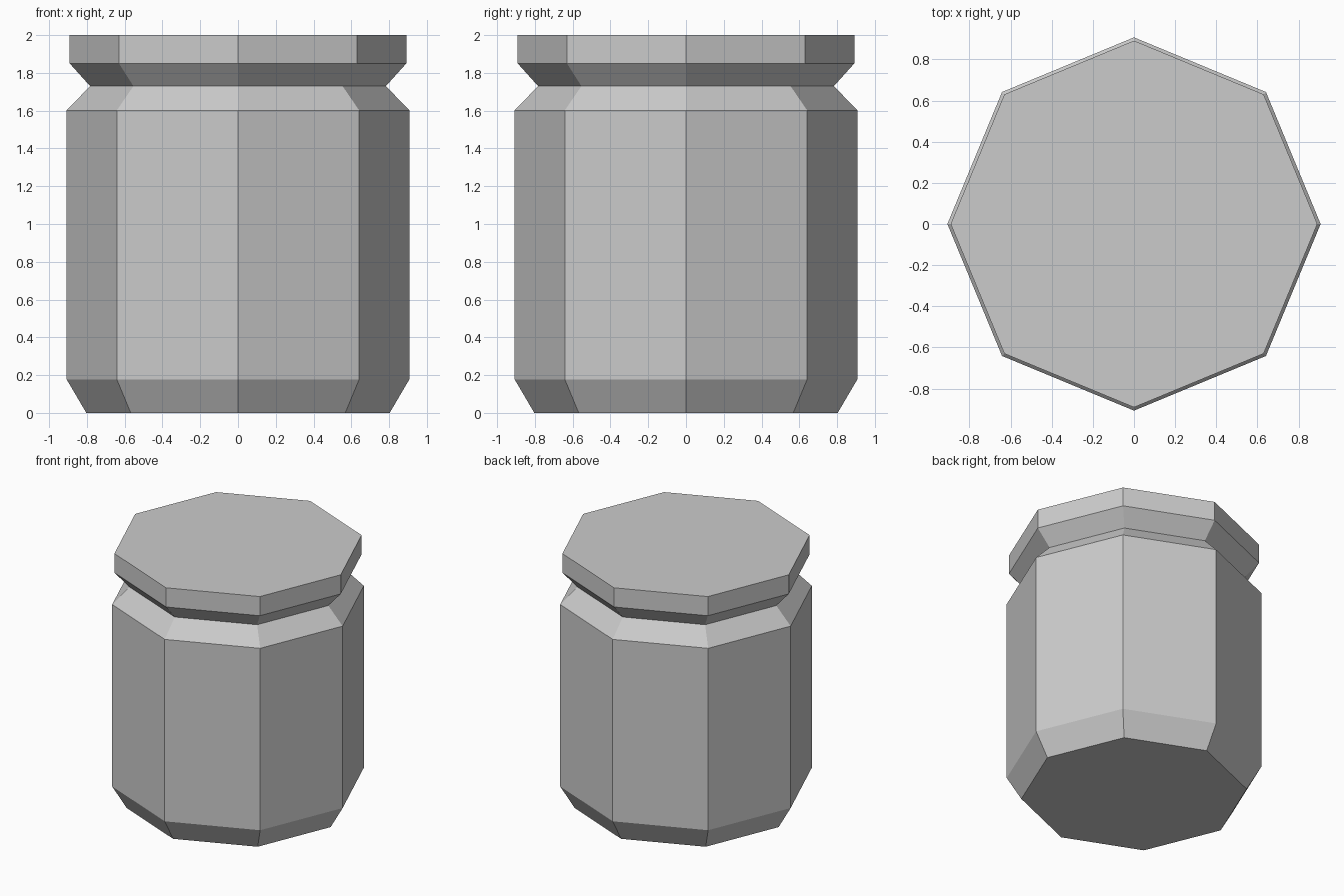
import bpy, bmesh
from math import cos, sin, pi

if "Cube" in bpy.data.objects:
    bpy.data.objects.remove(bpy.data.objects["Cube"])

SIDES = 8
# (radius, height) from foot to lid top
PROFILE = [(0.803, 0.0), (0.907, 0.177), (0.907, 1.602),
           (0.783, 1.73), (0.891, 1.85), (0.891, 2.0)]

# Octagonal jar: stacked rings bridged with flat quads, capped at both ends
bm = bmesh.new()
rings = [[bm.verts.new((r * cos(2 * pi * i / SIDES), r * sin(2 * pi * i / SIDES), z))
          for i in range(SIDES)] for r, z in PROFILE]
for low, high in zip(rings, rings[1:]):
    for i in range(SIDES):
        j = (i + 1) % SIDES
        bm.faces.new((low[i], low[j], high[j], high[i]))
bm.faces.new(rings[0][::-1])
bm.faces.new(rings[-1])

mesh = bpy.data.meshes.new("jar")
bm.to_mesh(mesh)
bm.free()
bpy.context.collection.objects.link(bpy.data.objects.new("jar", mesh))
